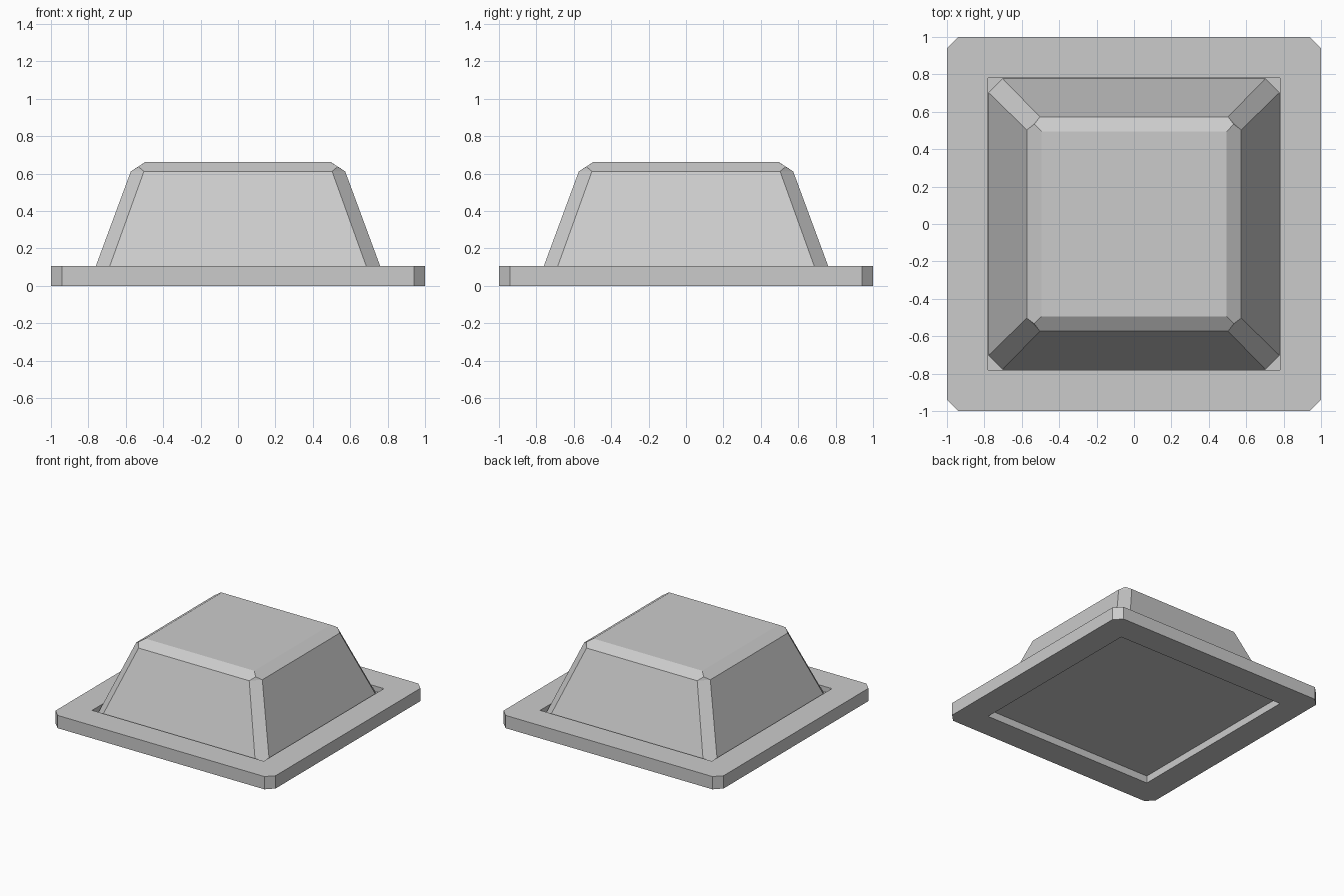
import bpy, bmesh
from math import pi
from mathutils import Matrix, Vector

if "Cube" in bpy.data.objects:
    bpy.data.objects.remove(bpy.data.objects["Cube"])


def spin4(points):
    """Repeat corner points around z in four quarter turns."""
    return [Matrix.Rotation(k * pi / 2, 3, 'Z') @ Vector(p) for k in range(4) for p in points]


def finish(name, bm):
    bmesh.ops.recalc_face_normals(bm, faces=bm.faces[:])
    mesh = bpy.data.meshes.new(name)
    bm.to_mesh(mesh)
    bm.free()
    obj = bpy.data.objects.new(name, mesh)
    bpy.context.collection.objects.link(obj)
    return obj


def ring(bm, points):
    return [bm.verts.new(p) for p in spin4(points)]


def bridge(bm, lower, upper):
    n = len(lower)
    for i in range(n):
        j = (i + 1) % n
        bm.faces.new((lower[i], lower[j], upper[j], upper[i]))


FLOOR, PLATE_H, HOLE = 0.06, 0.105, 0.78

# Base plate: square frame with clipped corners and a square opening
bm = bmesh.new()
outer, inner = [], []
for z in (0, PLATE_H):
    o = ring(bm, [(1, 0.94, z), (0.94, 1, z)])
    q = ring(bm, [(HOLE, HOLE, z)])
    for k in range(4):
        n = (k + 1) % 4
        bm.faces.new((q[k], o[2 * k], o[2 * k + 1]))
        bm.faces.new((q[k], o[2 * k + 1], o[2 * n], q[n]))
    outer.append(o)
    inner.append(q)
bridge(bm, *outer)
bridge(bm, *inner)
finish("base_frame", bm)

# Thin floor closing the opening
bm = bmesh.new()
bm.faces.new(ring(bm, [(HOLE, HOLE, FLOOR)]))
finish("frame_floor", bm)

# Tapered cap: chamfered corners, sloped rim and flat top
bm = bmesh.new()
foot = ring(bm, [(0.777, 0.702, FLOOR), (0.702, 0.777, FLOOR)])
rim = ring(bm, [(0.573, 0.503, 0.612), (0.503, 0.573, 0.612)])
tip = ring(bm, [(0.533, 0.533, 0.637)])
top = ring(bm, [(0.495, 0.495, 0.662)])
bridge(bm, foot, rim)
for k in range(4):
    n = (k + 1) % 4
    bm.faces.new((rim[2 * k], rim[2 * k + 1], tip[k]))
    bm.faces.new((rim[2 * k + 1], rim[2 * n], tip[n], top[n], top[k], tip[k]))
bm.faces.new(top)
finish("tapered_cap", bm)
